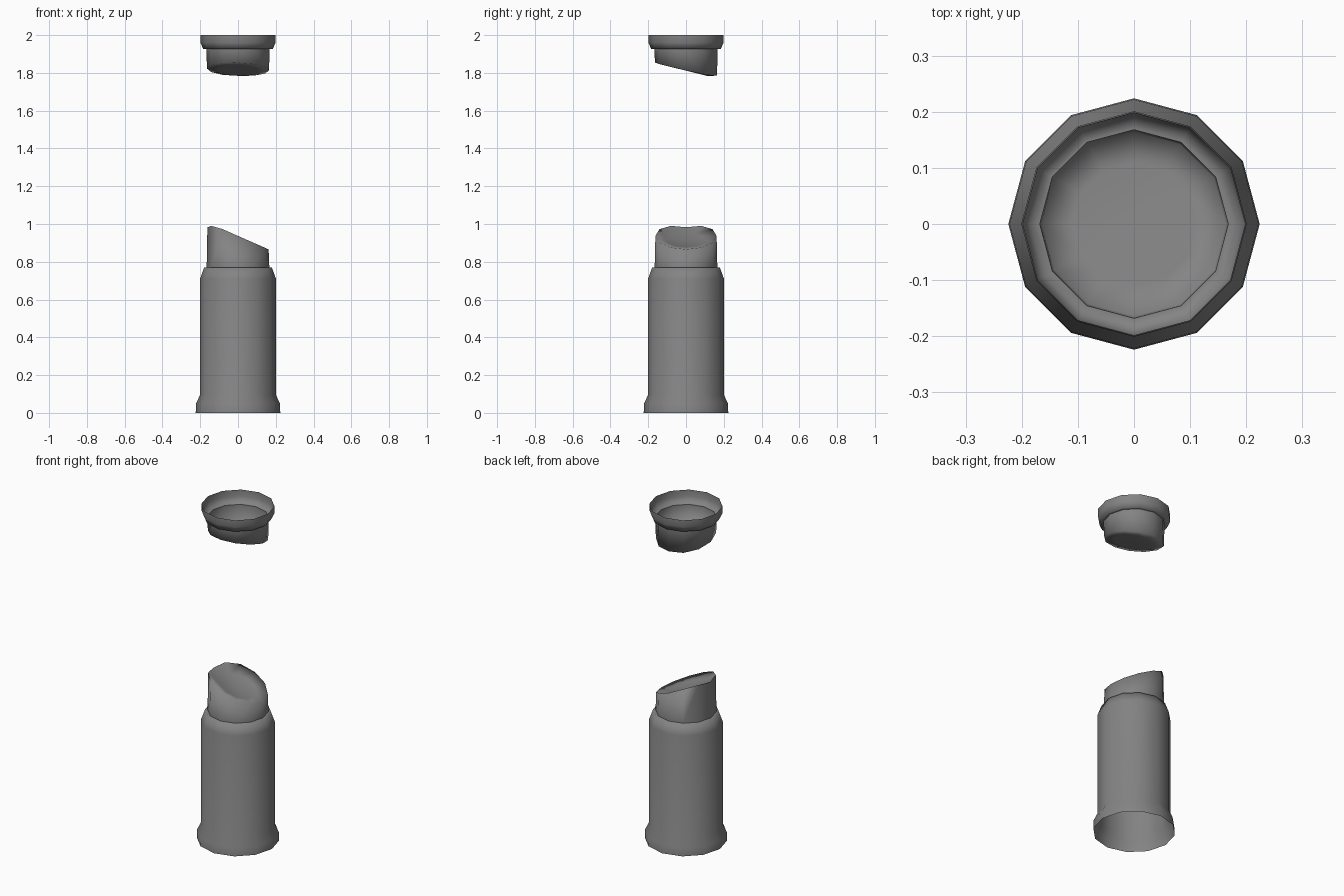
import bpy, bmesh, math

if "Cube" in bpy.data.objects:
    bpy.data.objects.remove(bpy.data.objects["Cube"])

SIDES = 12

# dark stone
stone = bpy.data.materials.new("dark_stone")
stone.diffuse_color = (0.23, 0.23, 0.23, 1)
stone.use_nodes = True
stone.node_tree.nodes["Principled BSDF"].inputs["Base Color"].default_value = stone.diffuse_color


def loft(name, rings, centre=None, flip=False):
    """Skin 12-sided rings (radius, height or height function); cap the last one if centre is given."""
    bm = bmesh.new()
    loops = []
    for r, z in rings:
        loop = []
        for i in range(SIDES):
            a = 2 * math.pi * i / SIDES
            x, y = r * math.cos(a), r * math.sin(a)
            loop.append(bm.verts.new((x, y, z(x, y) if callable(z) else z)))
        loops.append(loop)
    for a, b in zip(loops, loops[1:]):
        for i in range(SIDES):
            j = (i + 1) % SIDES
            bm.faces.new((a[i], a[j], b[j], b[i]))
    if centre is not None:
        tip = bm.verts.new((0, 0, centre))
        for i in range(SIDES):
            bm.faces.new((loops[-1][i], loops[-1][(i + 1) % SIDES], tip))
    if flip:
        bmesh.ops.reverse_faces(bm, faces=bm.faces[:])
    mesh = bpy.data.meshes.new(name)
    bm.to_mesh(mesh)
    bm.free()
    mesh.materials.append(stone)
    ob = bpy.data.objects.new(name, mesh)
    bpy.context.collection.objects.link(ob)
    bpy.ops.object.select_all(action='DESELECT')
    ob.select_set(True)
    bpy.context.view_layer.objects.active = ob
    bpy.ops.object.shade_smooth_by_angle(angle=math.radians(120))
    return ob


# slanted break on the standing stump, high towards -x and dished
def stump_rim(x, y):
    return min(0.99, 0.937 - 0.44 * x) - (0.007 if x < -0.15 else 0)


def stump_dish(x, y):
    return 0.915 - 0.38 * x


# slanted break under the hanging piece, low towards +y
def hanging_rim(x, y):
    return max(1.785, 1.818 - 0.22 * y - 0.03 * x)


def hanging_dish(x, y):
    return max(1.78, 1.812 - 0.25 * y)


# lower column: flared foot, shaft and shoulder (open underneath)
loft("lower_column", [
    (0.224, 0.0), (0.222, 0.05), (0.201, 0.095), (0.201, 0.71),
    (0.179, 0.77), (0.166, 0.77),
])

# broken neck rising from the shoulder
loft("lower_stump", [
    (0.166, 0.77), (0.162, stump_rim), (0.10, stump_dish),
], 0.9)

# upper column: flared collar (open on top)
loft("upper_collar", [
    (0.199, 2.0), (0.199, 1.96), (0.184, 1.926), (0.168, 1.926),
], flip=True)

# broken stub hanging from the collar
loft("upper_stub", [
    (0.168, 1.926), (0.164, hanging_rim), (0.11, hanging_dish),
], 1.814, flip=True)
